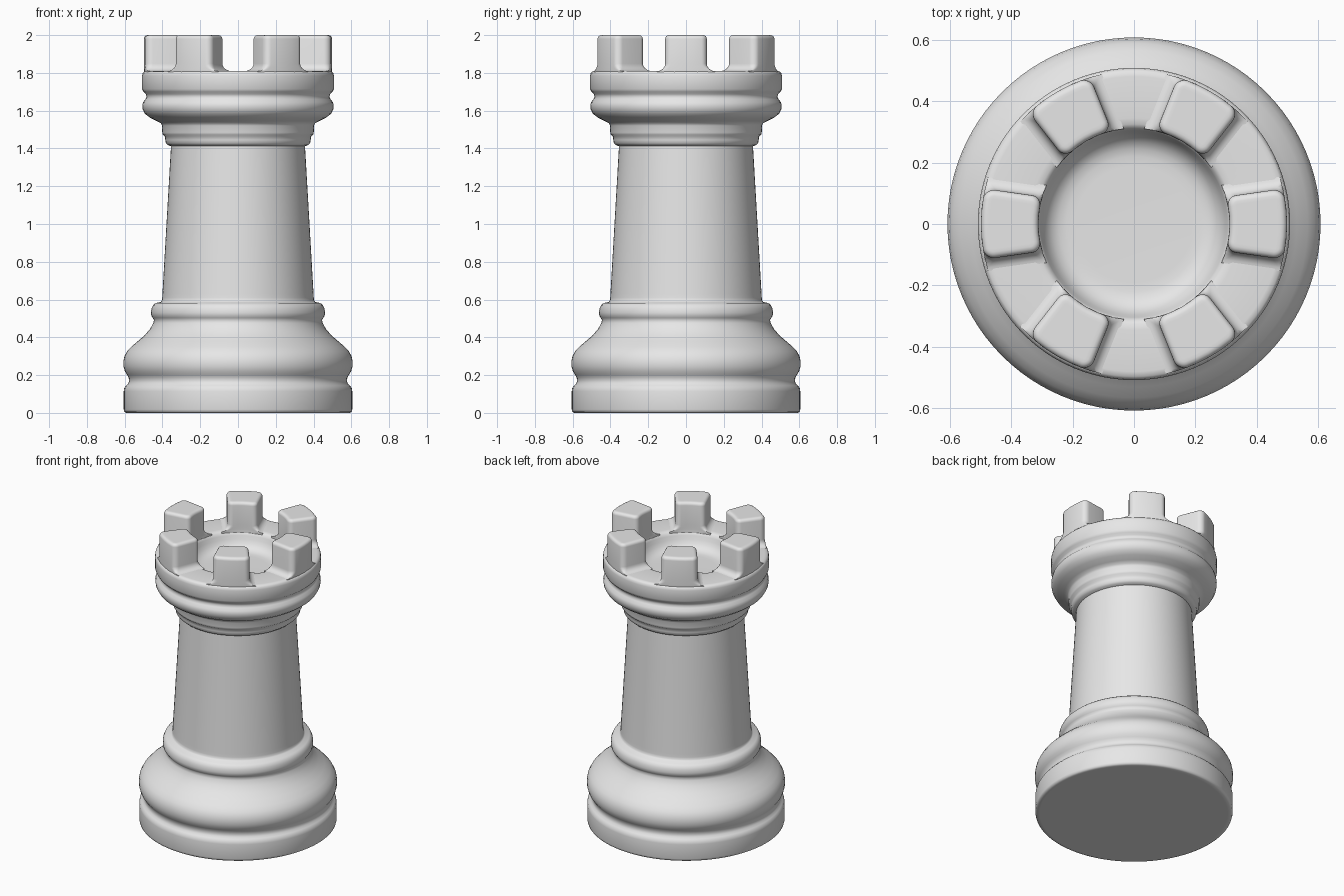
import bpy, bmesh, math

if "Cube" in bpy.data.objects:
    bpy.data.objects.remove(bpy.data.objects["Cube"])

mat = bpy.data.materials.new("pale_grey")
mat.diffuse_color = (0.8, 0.8, 0.8, 1)
mat.use_nodes = True
mat.node_tree.nodes["Principled BSDF"].inputs["Base Color"].default_value = mat.diffuse_color


def finish(bm, name):
    bmesh.ops.recalc_face_normals(bm, faces=bm.faces[:])
    mesh = bpy.data.meshes.new(name)
    bm.to_mesh(mesh)
    bm.free()
    mesh.materials.append(mat)
    obj = bpy.data.objects.new(name, mesh)
    bpy.context.collection.objects.link(obj)
    bpy.ops.object.select_all(action='DESELECT')
    obj.select_set(True)
    bpy.context.view_layer.objects.active = obj
    bpy.ops.object.shade_smooth_by_angle(angle=math.radians(50))
    return obj


def skin(bm, loops):
    """Bridge equal closed loops of points and cap both ends."""
    rings = [[bm.verts.new(p) for p in loop] for loop in loops]
    n = len(rings[0])
    for a, b in zip(rings, rings[1:]):
        for i in range(n):
            j = (i + 1) % n
            bm.faces.new((a[i], a[j], b[j], b[i]))
    bm.faces.new(rings[0][::-1])
    bm.faces.new(rings[-1])


# Turned body: radius, height
profile = [
    # foot disc and groove
    (0.575, 0), (0.592, 0), (0.602, 0.006), (0.605, 0.018), (0.605, 0.115),
    (0.602, 0.132), (0.592, 0.145), (0.581, 0.155), (0.577, 0.17),
    (0.579, 0.187), (0.588, 0.203), (0.599, 0.22),
    # swelling base
    (0.606, 0.245), (0.607, 0.27), (0.602, 0.298), (0.588, 0.325),
    (0.565, 0.35), (0.53, 0.38), (0.495, 0.41), (0.465, 0.445),
    (0.449, 0.475), (0.445, 0.492),
    # collar bead
    (0.452, 0.503), (0.459, 0.515), (0.461, 0.53), (0.458, 0.553),
    (0.45, 0.57), (0.437, 0.581), (0.41, 0.587), (0.403, 0.595), (0.401, 0.61),
    # tapered shaft
    (0.4, 0.63), (0.356, 1.39), (0.355, 1.412),
    # neck rings
    (0.372, 1.418), (0.382, 1.428), (0.385, 1.445), (0.386, 1.462),
    (0.398, 1.472), (0.401, 1.485), (0.402, 1.52), (0.408, 1.533),
    # head moulding
    (0.43, 1.545), (0.465, 1.562), (0.492, 1.583), (0.504, 1.605),
    (0.507, 1.625), (0.503, 1.645), (0.49, 1.66), (0.484, 1.673),
    (0.488, 1.688), (0.501, 1.7), (0.508, 1.715), (0.508, 1.785),
    (0.505, 1.799), (0.496, 1.808), (0.48, 1.81),
    # rim and hollow
    (0.345, 1.81), (0.325, 1.808), (0.312, 1.8), (0.304, 1.782),
    (0.296, 1.76), (0.284, 1.737), (0.267, 1.718), (0.245, 1.706),
    (0.22, 1.701), (0.19, 1.7),
]
SIDES = 96
bm = bmesh.new()
skin(bm, [[(r * math.cos(math.tau * i / SIDES), r * math.sin(math.tau * i / SIDES), z)
           for i in range(SIDES)] for r, z in profile])
finish(bm, "turned_body")

# Battlements: six rounded blocks with filleted feet
R_IN, R_OUT, CORNER = 0.311, 0.498, 0.034


def block_loop(angle, grow, z):
    """Rounded wedge outline, grown sideways and clamped to the rim."""
    mid, half_r = (R_IN + R_OUT) / 2, (R_OUT - R_IN) / 2
    c = CORNER + min(grow, 0)
    flat = []
    for k, (su, sv) in enumerate([(1, 1), (-1, 1), (-1, -1), (1, -1)]):
        for s in range(7):
            a = math.radians(90 * k + 15 * s)
            v = mid + sv * (half_r + grow - c) + c * math.sin(a)
            v = min(max(v, R_IN), R_OUT)
            width = 0.09 + (v - R_IN) * 0.14 + grow
            flat.append((su * (width - c) + c * math.cos(a), v))
        if k in (0, 2):  # extra points so the long sides follow the rim
            u, v = flat[-1]
            flat += [(u * t, v) for t in (0.5, 0, -0.5)]
    return [(v * math.cos(angle - u / v), v * math.sin(angle - u / v), z) for u, v in flat]


layers = [(0.04, 1.77)]
layers += [(0.04 * (1 - math.cos(a)), 1.849 - 0.04 * math.sin(a))
           for a in (math.radians(d) for d in (90, 72, 54, 36, 18, 0))]
layers += [(-0.02 * (1 - math.cos(a)), 1.98 + 0.02 * math.sin(a))
           for a in (math.radians(d) for d in (0, 22.5, 45, 67.5, 90))]
layers.append((-0.03, 2.0))

bm = bmesh.new()
for k in range(6):
    skin(bm, [block_loop(math.radians(60 * k), g, z) for g, z in layers])
finish(bm, "battlements")
